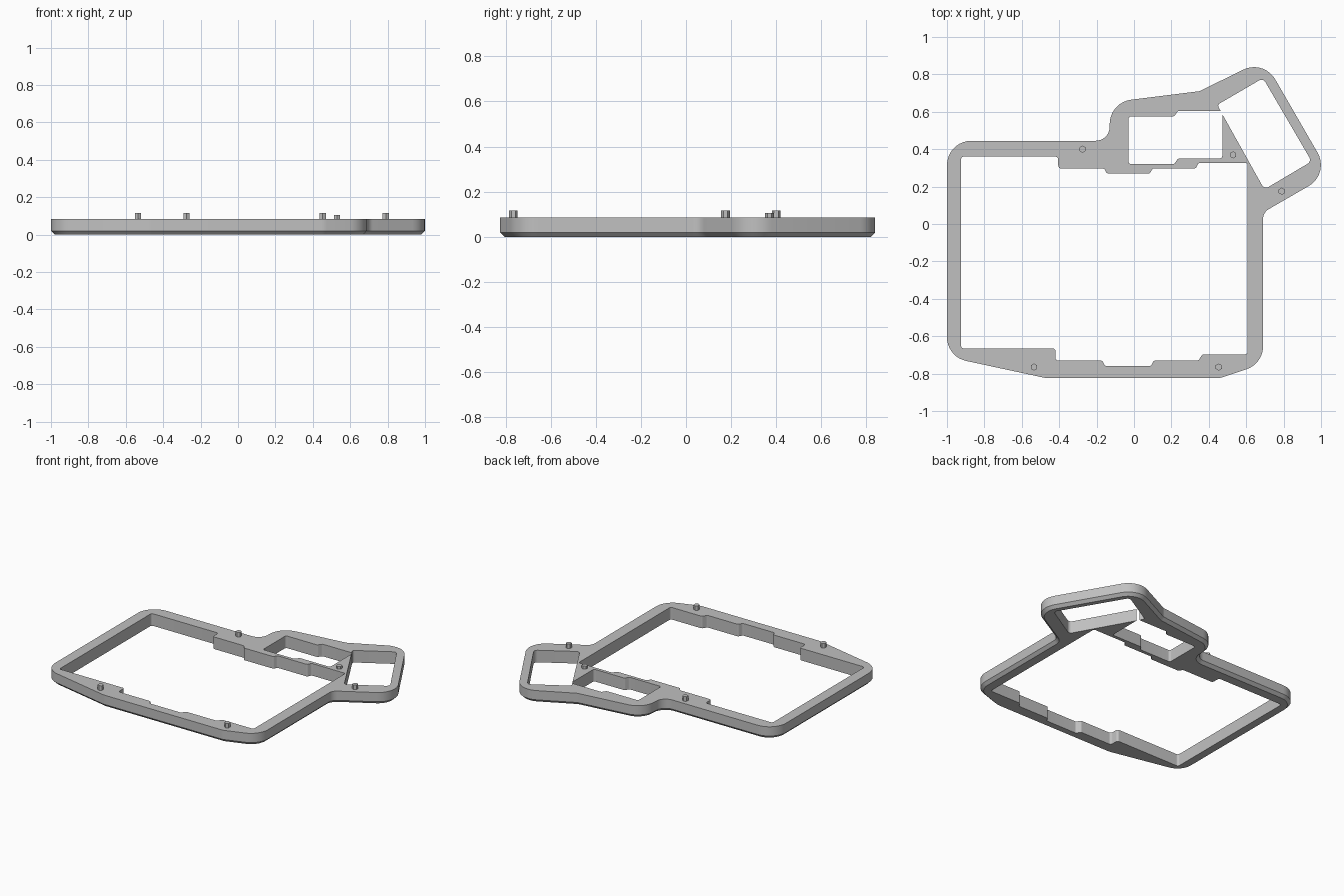
import bpy
import bmesh
import math
from mathutils import Vector

cube = bpy.data.objects.get("Cube")
if cube:
    bpy.data.objects.remove(cube, do_unlink=True)

HEIGHT = 0.085
CHAMFER = 0.02
ARC_STEPS = 9

grey = bpy.data.materials.new("plain grey")
grey.use_nodes = True
grey.diffuse_color = (0.53, 0.53, 0.53, 1)
grey.node_tree.nodes["Principled BSDF"].inputs["Base Color"].default_value = grey.diffuse_color


def rounded(corners, default_radius):
    """Round each corner; a third value in a corner overrides the radius."""
    points = []
    count = len(corners)
    for i, corner in enumerate(corners):
        here = Vector(corner[:2])
        radius = corner[2] if len(corner) > 2 else default_radius
        back = (Vector(corners[i - 1][:2]) - here).normalized()
        ahead = (Vector(corners[(i + 1) % count][:2]) - here).normalized()
        if radius == 0:
            points.append(here)
            continue
        half = back.angle(ahead) / 2
        centre = here + (back + ahead).normalized() * radius / math.sin(half)
        reach = radius / math.tan(half)
        start = here + back * reach - centre
        turn = start.angle_signed(here + ahead * reach - centre)
        for step in range(ARC_STEPS + 1):
            a = -turn * step / ARC_STEPS
            c, s = math.cos(a), math.sin(a)
            points.append(centre + Vector((start.x * c - start.y * s,
                                           start.x * s + start.y * c)))
    return points


def inset(points, distance):
    """Move a counter-clockwise outline inward by a constant distance."""
    result = []
    for i, p in enumerate(points):
        before = (p - points[i - 1]).normalized()
        after = (points[(i + 1) % len(points)] - p).normalized()
        n1 = Vector((-before.y, before.x))
        n2 = Vector((-after.y, after.x))
        result.append(p + (n1 + n2) * distance / (1 + n1.dot(n2)))
    return result


def ring(bm, points, z):
    verts = [bm.verts.new((p.x, p.y, z)) for p in points]
    edges = [bm.edges.new((verts[i - 1], verts[i])) for i in range(len(verts))]
    return verts, edges


def wall(bm, lower, upper):
    for i in range(len(lower)):
        bm.faces.new((lower[i - 1], lower[i], upper[i], upper[i - 1]))


def finish(bm, name):
    bmesh.ops.recalc_face_normals(bm, faces=bm.faces[:])
    mesh = bpy.data.meshes.new(name)
    bm.to_mesh(mesh)
    bm.free()
    mesh.materials.append(grey)
    obj = bpy.data.objects.new(name, mesh)
    bpy.context.collection.objects.link(obj)
    bpy.ops.object.select_all(action='DESELECT')
    obj.select_set(True)
    bpy.context.view_layer.objects.active = obj
    bpy.ops.object.shade_smooth_by_angle(angle=math.radians(30))
    return obj


# Outer outline, counter-clockwise from the rear left corner
outer = rounded([
    (-1, 0.445), (-1, -0.71), (-0.47, -0.824, 0.1), (0.46, -0.824, 0.1),
    (0.69, -0.747), (0.69, 0.062, 0.06), (1.047, 0.268), (0.694, 0.879),
    (0.35, 0.71, 0.05), (-0.13, 0.65), (-0.13, 0.445, 0.075)], 0.13)

# Large opening with stepped front and rear edges
main_opening = rounded([
    (-0.925, 0.36), (-0.925, -0.665), (-0.42, -0.665), (-0.42, -0.73),
    (-0.17, -0.73), (-0.155, -0.76), (0.09, -0.76), (0.105, -0.73),
    (0.345, -0.73), (0.365, -0.697), (0.608, -0.697), (0.608, 0.327),
    (0.345, 0.327), (0.33, 0.297), (0.1, 0.297), (0.085, 0.27),
    (-0.145, 0.27), (-0.16, 0.297), (-0.405, 0.297), (-0.405, 0.36)], 0.015)

# Small opening that runs into the tilted one through a narrow gap
side_opening = rounded([
    (-0.03, 0.575), (-0.03, 0.32), (0.215, 0.32), (0.235, 0.35),
    (0.472, 0.35), (0.472, 0.588, 0), (0.697, 0.185, 0.025),
    (0.95, 0.335, 0.025), (0.69, 0.78, 0.025), (0.445, 0.637),
    (0.463, 0.605, 0), (0.235, 0.605), (0.215, 0.575)], 0.015)

# Frame body: chamfered outside, straight openings
bm = bmesh.new()
bottom, bottom_edges = ring(bm, inset(outer, CHAMFER), 0)
middle, _ = ring(bm, outer, CHAMFER)
top, top_edges = ring(bm, outer, HEIGHT)
wall(bm, bottom, middle)
wall(bm, middle, top)
for opening in (main_opening, side_opening):
    low, low_edges = ring(bm, opening, 0)
    high, high_edges = ring(bm, opening, HEIGHT)
    wall(bm, low, high)
    bottom_edges += low_edges
    top_edges += high_edges
for edges, up in ((bottom_edges, -1), (top_edges, 1)):
    bmesh.ops.triangle_fill(bm, edges=edges, use_beauty=True,
                            use_dissolve=False, normal=(0, 0, up))
finish(bm, "case_frame")

# Hexagonal locating pins
pins = {
    "rear_pin": (-0.275, 0.4, 0.117),
    "centre_pin": (0.53, 0.37, 0.105),
    "side_pin": (0.79, 0.175, 0.117),
    "front_right_pin": (-0.535, -0.765, 0.117),
    "front_left_pin": (0.453, -0.765, 0.117),
}
for name, (x, y, tip) in pins.items():
    bm = bmesh.new()
    hexagon = [Vector((x + 0.019 * math.sin(k * math.pi / 3),
                       y + 0.019 * math.cos(k * math.pi / 3))) for k in range(6)]
    base, _ = ring(bm, hexagon, HEIGHT - CHAMFER)
    head, _ = ring(bm, hexagon, tip)
    wall(bm, base, head)
    bm.faces.new(base)
    bm.faces.new(head)
    finish(bm, name)
